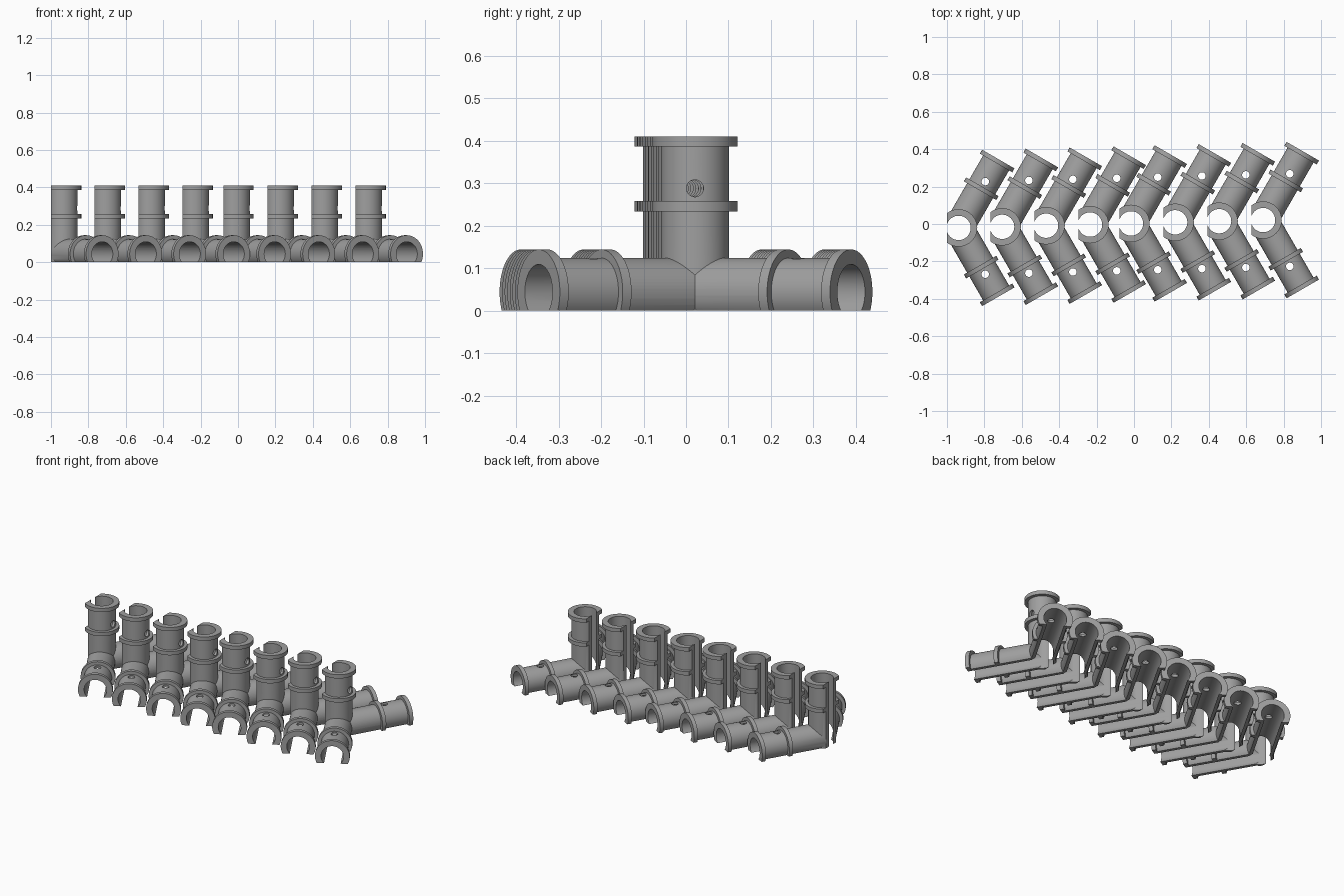
import bpy, bmesh, math
from mathutils import Matrix, Vector

if "Cube" in bpy.data.objects:
    bpy.data.objects.remove(bpy.data.objects["Cube"])

AXIS_Z = 0.044            # height of the horizontal arm axes
R, COLLAR, BORE = 0.08, 0.10, 0.065
SLOT_X = -0.062           # plane that opens the upright tube
SEG = 64

grey = bpy.data.materials.new("grey_plastic")
grey.diffuse_color = (0.35, 0.35, 0.35, 1)
grey.use_nodes = True
grey.node_tree.nodes["Principled BSDF"].inputs["Base Color"].default_value = grey.diffuse_color


def lathe(name, profile, matrix):
    """Closed solid of revolution from (radius, height) points."""
    bm = bmesh.new()
    rings = [[bm.verts.new((r * math.cos(2 * math.pi * i / SEG),
                            r * math.sin(2 * math.pi * i / SEG), h))
              for i in range(SEG)] for r, h in profile]
    for a, b in zip(rings, rings[1:]):
        for i in range(SEG):
            j = (i + 1) % SEG
            bm.faces.new((a[i], a[j], b[j], b[i]))
    bm.faces.new(rings[0][::-1])
    bm.faces.new(rings[-1])
    bm.transform(matrix)
    me = bpy.data.meshes.new(name)
    bm.to_mesh(me)
    bm.free()
    ob = bpy.data.objects.new(name, me)
    bpy.context.collection.objects.link(ob)
    return ob


def box(name, lo, hi):
    lo, hi = Vector(lo), Vector(hi)
    bm = bmesh.new()
    bmesh.ops.create_cube(bm, size=1)
    bm.transform(Matrix.Translation((lo + hi) / 2) @ Matrix.Diagonal((*(hi - lo), 1)))
    me = bpy.data.meshes.new(name)
    bm.to_mesh(me)
    bm.free()
    ob = bpy.data.objects.new(name, me)
    bpy.context.collection.objects.link(ob)
    return ob


def branch(start, mid, end):
    """Tube outline with a middle collar and an end collar."""
    t = 0.024
    return [(R, start), (R, mid), (COLLAR, mid), (COLLAR, mid + t), (R, mid + t),
            (R, end - t), (COLLAR, end - t), (COLLAR, end)]


def arm_matrix(side):
    return (Matrix.Translation((0, 0, AXIS_Z)) @ Matrix.Rotation(math.radians(60 * side), 4, 'Z')
            @ Matrix.Rotation(math.pi / 2, 4, 'Y'))


# outer body: upright plus two splayed arms
body = lathe("connector_1", branch(-0.05, 0.234, 0.41), Matrix())
adds = [lathe("arm", branch(0, 0.23, 0.425), arm_matrix(s)) for s in (1, -1)]

# bores, pin holes and the planes that open the clips
cuts = [lathe("upright_bore", [(BORE, -0.1), (BORE, 0.5)], Matrix())]
hole = [(0.02, 0), (0.02, 0.2)]
cuts.append(lathe("upright_hole", hole,
                  Matrix.Translation((0, 0, 0.288)) @ Matrix.Rotation(math.pi / 2, 4, 'Y')))
for s in (1, -1):
    cuts.append(lathe("arm_bore", [(BORE, 0), (BORE, 0.5)], arm_matrix(s)))
    a = math.radians(60 * s)
    cuts.append(lathe("arm_hole", hole, Matrix.Translation(
        (0.286 * math.cos(a), 0.286 * math.sin(a), AXIS_Z))))
cuts.append(box("floor_cut", (-1, -1, -0.5), (1, 1, 0)))
cuts.append(box("slot_cut", (-1, -1, -0.6), (SLOT_X, 1, 1)))

for tool, op in [(o, 'UNION') for o in adds] + [(o, 'DIFFERENCE') for o in cuts]:
    m = body.modifiers.new(tool.name, 'BOOLEAN')
    m.object, m.operation, m.solver = tool, op, 'EXACT'
dg = bpy.context.evaluated_depsgraph_get()
mesh = bpy.data.meshes.new_from_object(body.evaluated_get(dg))
body.modifiers.clear()
body.data = mesh
for o in adds + cuts:
    bpy.data.objects.remove(o)
mesh.materials.clear()
mesh.materials.append(grey)

bpy.context.view_layer.objects.active = body
body.select_set(True)
bpy.ops.object.shade_smooth_by_angle(angle=math.radians(30))

# row of eight connectors, drifting slightly backwards
left_edges = [-1.0, -0.767, -0.532, -0.297, -0.078, 0.158, 0.393, 0.628]
for i, x in enumerate(left_edges):
    ob = body if i == 0 else body.copy()
    if i:
        ob.name = f"connector_{i + 1}"
        bpy.context.collection.objects.link(ob)
    ob.location = (x - SLOT_X, -0.021 + 0.006 * i, 0)
